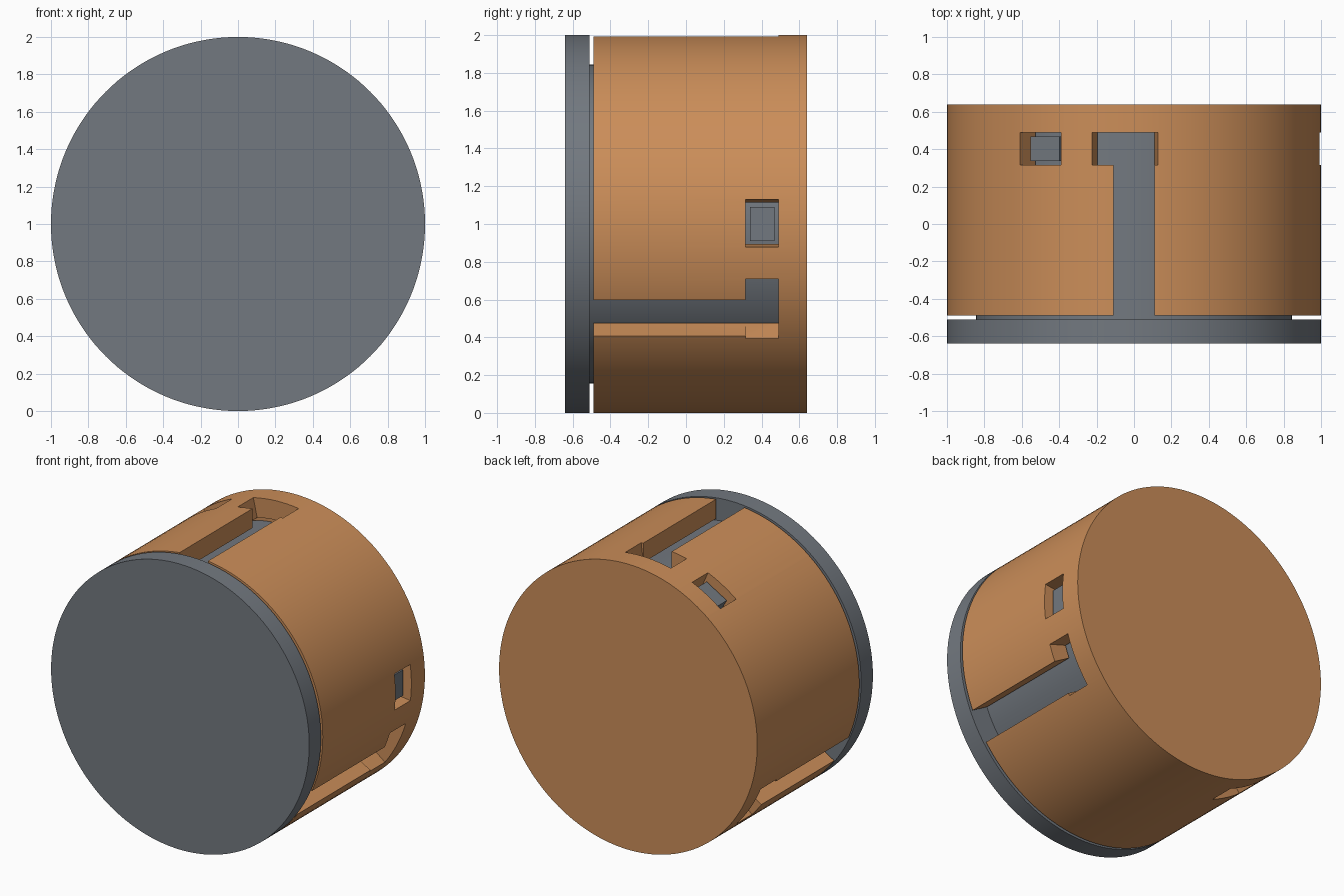
import bpy, bmesh
from math import cos, sin, radians, tau

cube = bpy.data.objects.get("Cube")
if cube:
    bpy.data.objects.remove(cube, do_unlink=True)


def material(name, color):
    mat = bpy.data.materials.new(name)
    mat.use_nodes = True
    mat.diffuse_color = (*color, 1)
    mat.node_tree.nodes["Principled BSDF"].inputs["Base Color"].default_value = (*color, 1)
    return mat


ORANGE = material("warm orange", (0.60, 0.27, 0.10))
GRAY = material("slate gray", (0.17, 0.19, 0.215))
SEGMENTS = 144
SHELL_FRONT, SHELL_BACK = -0.49, 0.64
PLUG_R, SHELL_INNER_R = 0.845, 0.865
LOCK_Y = (0.315, 0.49)          # depth range of the locking pockets


def polar(r, deg, side=0.0):
    """Point in the XZ plane at a radius and angle, shifted sideways."""
    a = radians(deg)
    return (r * cos(a) - side * sin(a), 1 + r * sin(a) + side * cos(a))


def prism(name, outline, y0, y1, mat):
    """Extrude an XZ outline along y."""
    bm = bmesh.new()
    face = bm.faces.new([bm.verts.new((x, y0, z)) for x, z in outline])
    grown = bmesh.ops.extrude_face_region(bm, geom=[face])["geom"]
    moved = [v for v in grown if isinstance(v, bmesh.types.BMVert)]
    bmesh.ops.translate(bm, verts=moved, vec=(0, y1 - y0, 0))
    bmesh.ops.recalc_face_normals(bm, faces=bm.faces)
    mesh = bpy.data.meshes.new(name)
    bm.to_mesh(mesh)
    bm.free()
    obj = bpy.data.objects.new(name, mesh)
    obj.data.materials.append(mat)
    bpy.context.collection.objects.link(obj)
    return obj


def disc(name, radius, y0, y1, mat):
    outline = [polar(radius, 360 * i / SEGMENTS) for i in range(SEGMENTS)]
    return prism(name, outline, y0, y1, mat)


def box_outline(r0, r1, deg, half):
    return [polar(r0, deg, -half), polar(r1, deg, -half),
            polar(r1, deg, half), polar(r0, deg, half)]


def wedge_outline(deg0, deg1):
    return [polar(0.8, deg0), polar(1.1, deg0), polar(1.1, deg1), polar(0.8, deg1)]


def cut(target, cutter):
    """Subtract a cutter, bake the result and discard the cutter."""
    cutter.hide_render = True
    mod = target.modifiers.new("cut", 'BOOLEAN')
    mod.operation, mod.solver, mod.object = 'DIFFERENCE', 'EXACT', cutter
    bpy.context.view_layer.update()
    evaluated = target.evaluated_get(bpy.context.evaluated_depsgraph_get())
    baked = bpy.data.meshes.new_from_object(evaluated)
    target.modifiers.clear()
    target.data = baked
    bpy.data.objects.remove(cutter, do_unlink=True)


# Hollow outer shell with a closed back
shell = disc("outer_shell", 1.0, SHELL_FRONT, SHELL_BACK, ORANGE)
cut(shell, disc("bore_cutter", SHELL_INNER_R, -0.7, 0.5, ORANGE))

# Front lid and the plug that fits inside the shell
lid = disc("front_lid", 1.0, -0.64, -0.51, GRAY)
plug = disc("inner_plug", PLUG_R, -0.52, 0.492, GRAY)

# Three bayonet slots, each with a window and a locking pin beside it
for i, deg in enumerate((90, 210, 330)):
    cut(shell, prism("slot_cutter", box_outline(0.7, 1.1, deg, 0.11), -0.7, 0.4, ORANGE))
    cut(shell, prism("pocket_cutter", wedge_outline(deg - 7.3, deg + 13), *LOCK_Y, ORANGE))
    cut(shell, prism("window_cutter", wedge_outline(deg + 23, deg + 37.5), *LOCK_Y, ORANGE))
    prism(f"locking_pin_{i + 1}", box_outline(0.8, 0.95, deg + 30, 0.09), 0.338, 0.468, GRAY)

# Smooth curved walls while keeping edges crisp
bpy.ops.object.select_all(action='DESELECT')
for obj in (shell, lid, plug):
    obj.select_set(True)
bpy.context.view_layer.objects.active = shell
bpy.ops.object.shade_smooth_by_angle(angle=radians(30))
